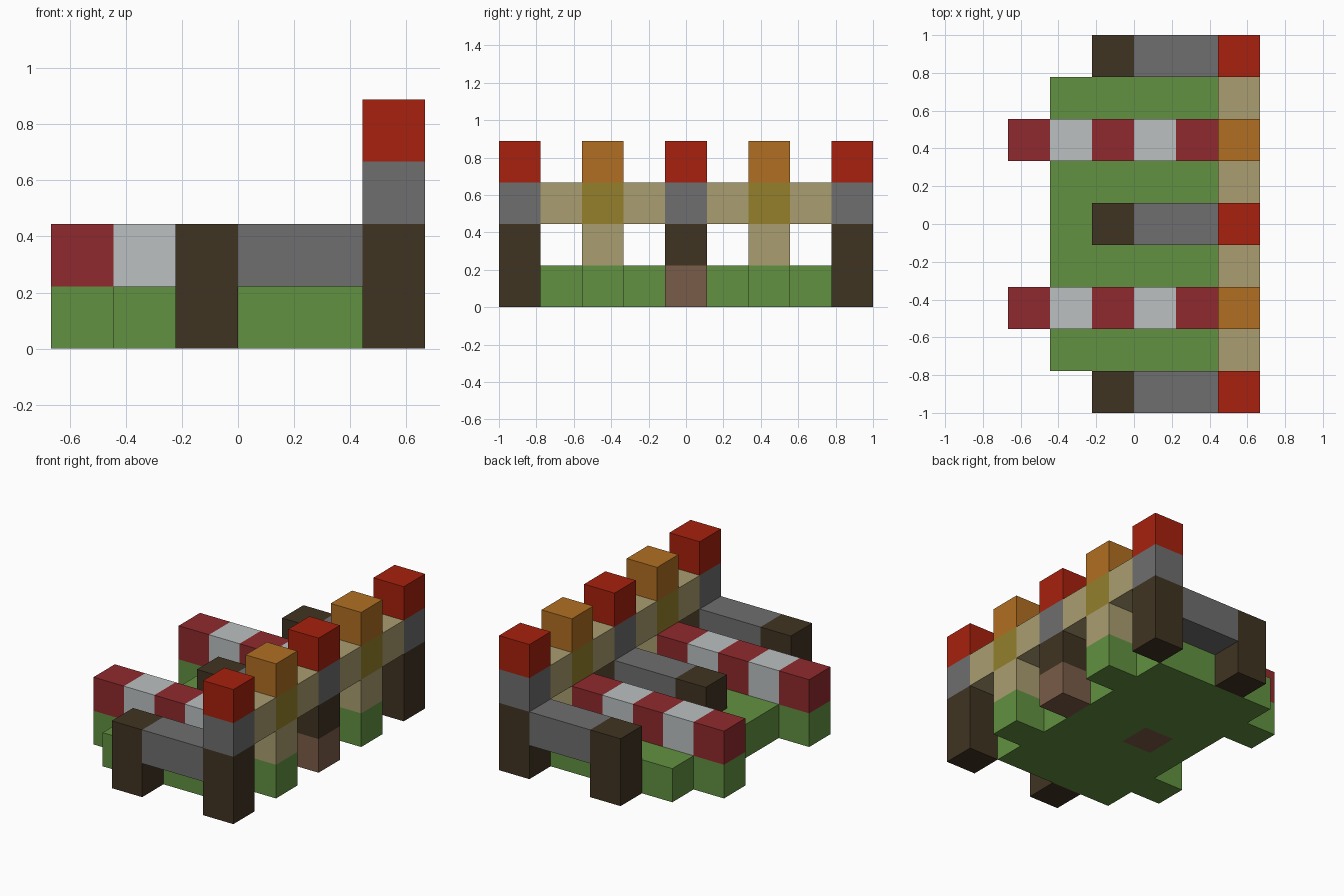
import bpy
import bmesh

if "Cube" in bpy.data.objects:
    bpy.data.objects.remove(bpy.data.objects["Cube"], do_unlink=True)

CELL = 2 / 9            # edge of one block
NX, NY = 6, 9           # blocks across and deep


def linear(c):
    c /= 255
    return c / 12.92 if c <= 0.04045 else ((c + 0.055) / 1.055) ** 2.4


def material(name, *rgb):
    mat = bpy.data.materials.new(name)
    color = [linear(c) for c in rgb] + [1]
    mat.diffuse_color = color
    mat.use_nodes = True
    bsdf = mat.node_tree.nodes["Principled BSDF"]
    bsdf.inputs["Base Color"].default_value = color
    bsdf.inputs["Roughness"].default_value = 0.9
    return mat


grass = material("grass green", 98, 145, 65)
dirt = material("dirt brown", 122, 92, 72)
bark = material("dark wood", 64, 52, 34)
stone = material("stone grey", 110, 110, 110)
red = material("bright red", 168, 33, 14)
crimson = material("crimson", 144, 42, 46)
white = material("off white", 187, 192, 192)
tan = material("tan", 170, 157, 112)
gold = material("dark gold", 148, 128, 44)
orange = material("orange", 176, 110, 34)


def block(name, mat, start, size=(1, 1, 1)):
    """Cuboid given by its first cell and its size in cells."""
    bm = bmesh.new()
    bmesh.ops.create_cube(bm, size=CELL)
    bmesh.ops.scale(bm, vec=size, verts=bm.verts)
    mesh = bpy.data.meshes.new(name)
    bm.to_mesh(mesh)
    bm.free()
    mesh.materials.append(mat)
    obj = bpy.data.objects.new(name, mesh)
    centre = [a + s / 2 for a, s in zip(start, size)]
    obj.location = ((centre[0] - NX / 2) * CELL,
                    (centre[1] - NY / 2) * CELL, centre[2] * CELL)
    bpy.context.collection.objects.link(obj)
    return obj


# Grass floor, open where the middle post stands on dirt
block("floor_front", grass, (1, 1, 0), (4, 3, 1))
block("floor_back", grass, (1, 5, 0), (4, 3, 1))
block("floor_middle_right", grass, (1, 4, 0))
block("floor_middle_left", grass, (3, 4, 0), (2, 1, 1))

# Stone beams on dark posts, each ending in a red-topped tower
for label, y in (("front", 0), ("middle", 4), ("back", 8)):
    base = 0
    if label == "middle":
        base = 1
        for x in (2, 5):
            block("dirt_footing", dirt, (x, y, 0))
    block(label + "_short_post", bark, (2, y, base), (1, 1, 2 - base))
    block(label + "_beam", stone, (3, y, 1), (2, 1, 1))
    block(label + "_tall_post", bark, (5, y, base), (1, 1, 2 - base))
    block(label + "_tower_stone", stone, (5, y, 2))
    block(label + "_tower_cap", red, (5, y, 3))

# Striped poles with a tan and orange pillar at the left end
for label, y in (("front", 2), ("back", 6)):
    for x in (0, 5):
        block(label + "_grass_tab", grass, (x, y, 0))
    for x in range(5):
        block(label + "_pole_stripe", white if x % 2 else crimson, (x, y, 1))
    block(label + "_pillar_base", tan, (5, y, 1))
    block(label + "_pillar_joint", gold, (5, y, 2))
    block(label + "_pillar_cap", orange, (5, y, 3))

# Tan rail pieces between towers and pillars
for y in range(1, NY, 2):
    block("rail", tan, (5, y, 2))
